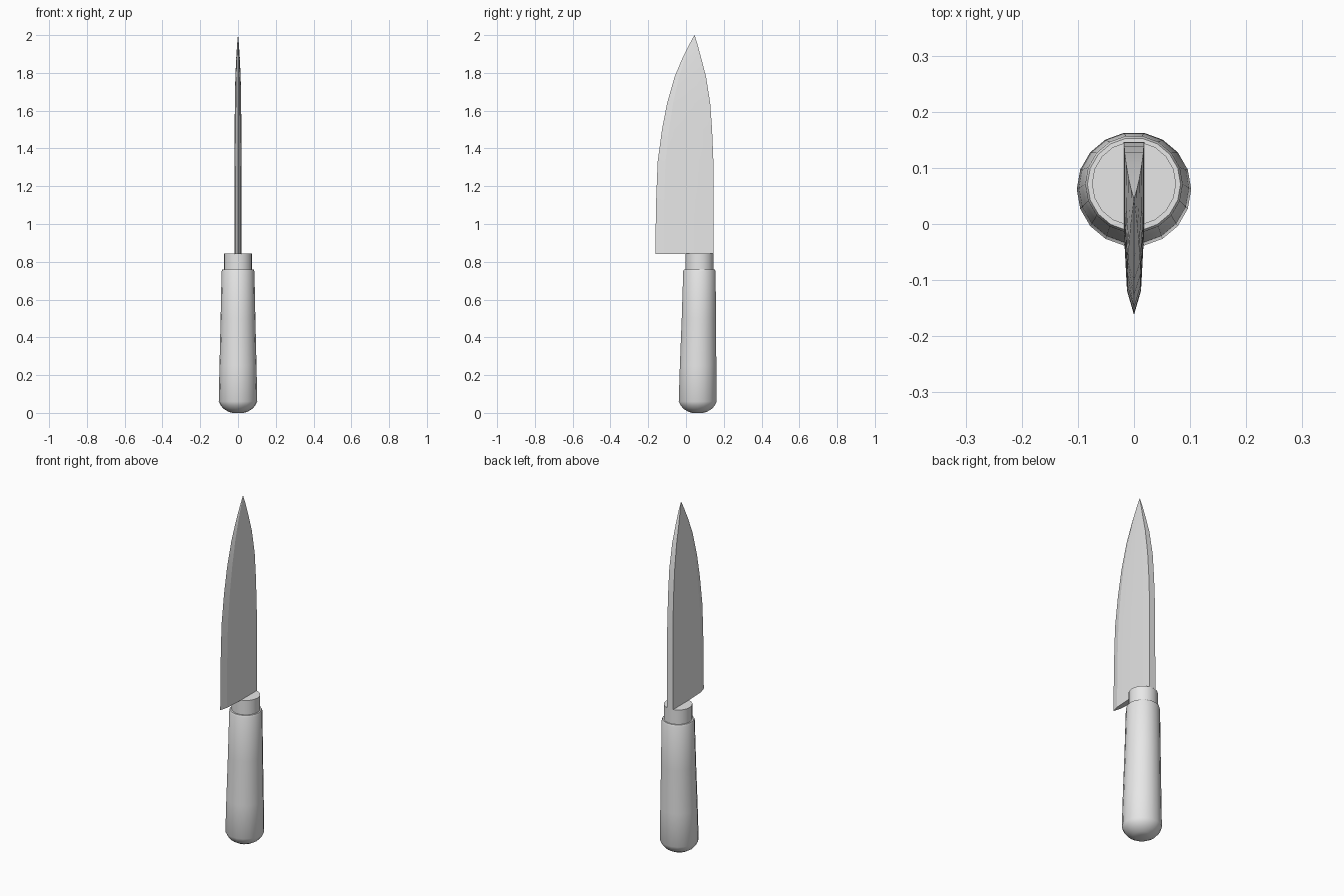
import bpy, bmesh, math

if "Cube" in bpy.data.objects:
    bpy.data.objects.remove(bpy.data.objects["Cube"])

grey = bpy.data.materials.new("light grey")
grey.use_nodes = True
grey.diffuse_color = (0.8, 0.8, 0.8, 1)
grey.node_tree.nodes["Principled BSDF"].inputs["Base Color"].default_value = (0.8, 0.8, 0.8, 1)


def loft(name, rings, angle):
    """Skin a stack of equal-length point rings, cap both ends, smooth below the angle."""
    bm = bmesh.new()
    loops = [[bm.verts.new(p) for p in ring] for ring in rings]
    n = len(loops[0])
    for a, b in zip(loops, loops[1:]):
        for i in range(n):
            j = (i + 1) % n
            bm.faces.new((a[i], a[j], b[j], b[i]))
    bm.faces.new(loops[0][::-1])
    bm.faces.new(loops[-1])
    bmesh.ops.remove_doubles(bm, verts=bm.verts, dist=1e-5)
    bmesh.ops.recalc_face_normals(bm, faces=bm.faces)
    mesh = bpy.data.meshes.new(name)
    bm.to_mesh(mesh)
    bm.free()
    mesh.materials.append(grey)
    obj = bpy.data.objects.new(name, mesh)
    bpy.context.collection.objects.link(obj)
    bpy.ops.object.select_all(action='DESELECT')
    obj.select_set(True)
    bpy.context.view_layer.objects.active = obj
    bpy.ops.object.shade_smooth_by_angle(angle=math.radians(angle))
    return obj


def circle(z, r, cy, n=18):
    return [(r * math.cos(2 * math.pi * i / n), cy + r * math.sin(2 * math.pi * i / n), z)
            for i in range(n)]


# Handle: slightly flared towards a rounded butt (z, radius, centre y)
handle = [(0.0, 0.03, 0.062), (0.006, 0.05, 0.062), (0.022, 0.077, 0.062),
          (0.04, 0.092, 0.062), (0.06, 0.102, 0.062), (0.25, 0.098, 0.064),
          (0.5, 0.092, 0.068), (0.75, 0.087, 0.071), (0.76, 0.083, 0.071)]
loft("handle", [circle(*p) for p in handle], 40)

# Collar between handle and blade
loft("collar", [circle(0.74, 0.075, 0.072), circle(0.843, 0.075, 0.072)], 40)

# Blade stations: z, cutting edge y, spine y, half thickness
stations = [(0.842, -0.162, 0.146, 0.019), (1.1, -0.159, 0.146, 0.0185),
            (1.33, -0.150, 0.145, 0.018), (1.5, -0.127, 0.138, 0.0175),
            (1.64, -0.100, 0.128, 0.017), (1.78, -0.060, 0.106, 0.014),
            (1.88, -0.018, 0.080, 0.0095), (1.95, 0.017, 0.061, 0.005),
            (2.0, 0.0445, 0.0455, 0.0004)]


def blade_section(z, edge, spine, t):
    w = spine - edge
    side = [(t, spine), (0.97 * t, edge + 0.5 * w), (0.66 * t, edge + 0.14 * w)]
    return ([(x, y, z) for x, y in side] + [(0, edge, z)]
            + [(-x, y, z) for x, y in reversed(side)])


loft("blade", [blade_section(*s) for s in stations], 11)
